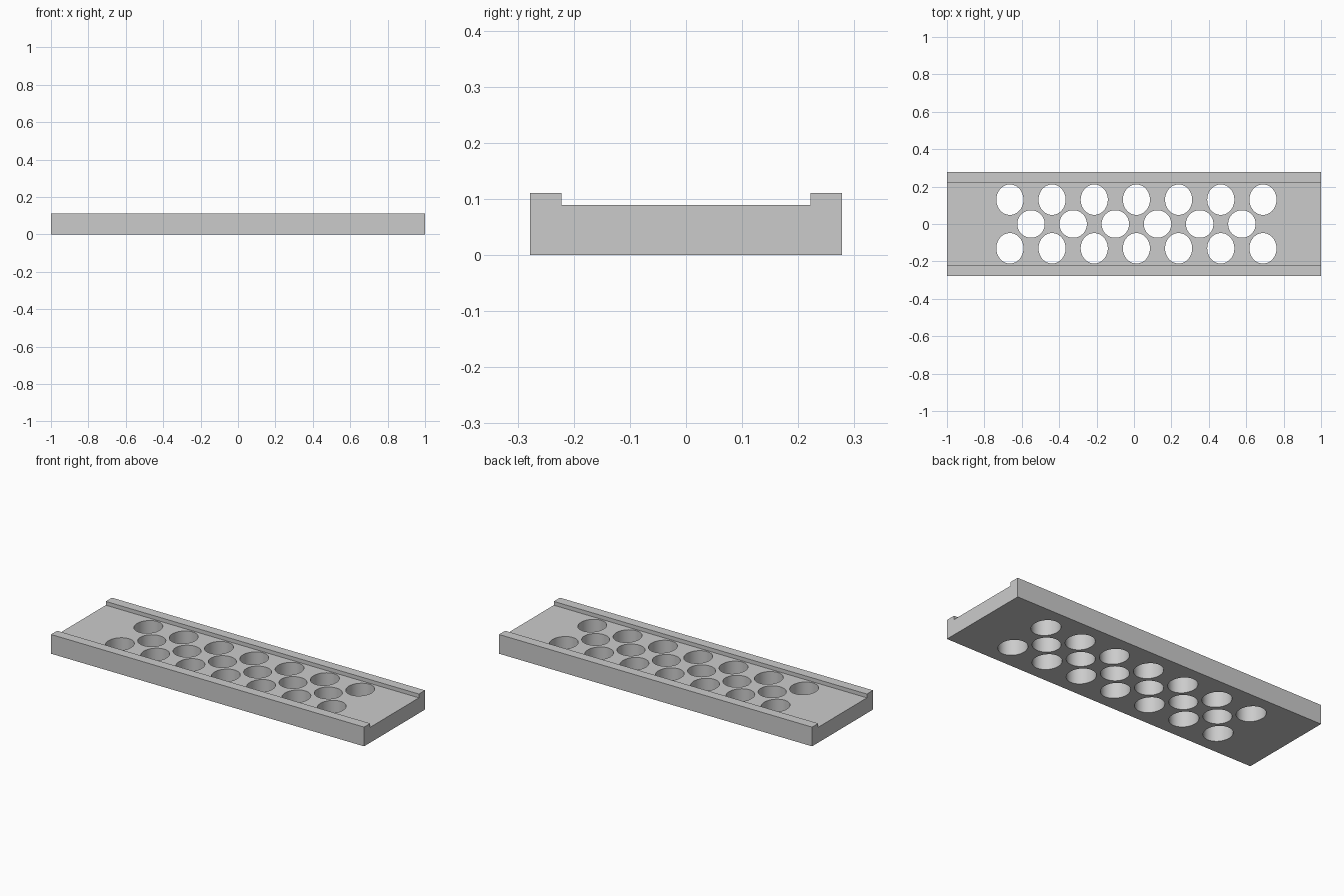
import bpy
import bmesh
import math
from mathutils import Matrix

cube = bpy.data.objects.get("Cube")
if cube:
    bpy.data.objects.remove(cube, do_unlink=True)

HALF_LENGTH, HALF_WIDTH = 1.0, 0.278
DECK_Z, RAIL_Z, RAIL_Y = 0.089, 0.111, 0.222
PITCH = 0.2255

grey = bpy.data.materials.new("plain grey")
grey.use_nodes = True
colour = (0.6, 0.6, 0.6, 1)
grey.diffuse_color = colour
grey.node_tree.nodes["Principled BSDF"].inputs["Base Color"].default_value = colour


def make_object(name, bm):
    bmesh.ops.recalc_face_normals(bm, faces=bm.faces)
    mesh = bpy.data.meshes.new(name)
    bm.to_mesh(mesh)
    bm.free()
    obj = bpy.data.objects.new(name, mesh)
    bpy.context.collection.objects.link(obj)
    return obj


# Plank with a raised rail along each long edge, extruded from its end profile
half = [(HALF_WIDTH, 0), (HALF_WIDTH, RAIL_Z), (RAIL_Y, RAIL_Z), (RAIL_Y, DECK_Z)]
profile = half + [(-y, z) for y, z in reversed(half)]
bm = bmesh.new()
end = bm.faces.new([bm.verts.new((-HALF_LENGTH, y, z)) for y, z in profile])
side = bmesh.ops.extrude_face_region(bm, geom=[end])
bmesh.ops.translate(bm, vec=(2 * HALF_LENGTH, 0, 0),
                    verts=[v for v in side["geom"] if isinstance(v, bmesh.types.BMVert)])
plank = make_object("perforated_plank", bm)
plank.data.materials.append(grey)

# Hole cutters: oval outer rows, and a round middle row offset by half a pitch
rows = [(-0.13, 7, 0.0725, 0.0815), (0, 6, 0.0735, 0.0735), (0.13, 7, 0.0725, 0.0815)]
bm = bmesh.new()
for y, count, rx, ry in rows:
    for i in range(count):
        x = 0.013 + (i - (count - 1) / 2) * PITCH
        place = Matrix.Translation((x, y, 0.05)) @ Matrix.Diagonal((rx, ry, 1, 1))
        bmesh.ops.create_cone(bm, cap_ends=True, segments=64, radius1=1, radius2=1,
                              depth=0.3, matrix=place)
cutter = make_object("hole_cutter", bm)
cutter.data.materials.append(grey)
cutter.hide_render = True

# Cut the holes and discard the cutter
cut = plank.modifiers.new("holes", "BOOLEAN")
cut.operation = "DIFFERENCE"
cut.solver = "EXACT"
cut.object = cutter
bpy.context.view_layer.objects.active = plank
plank.select_set(True)
cutter.select_set(False)
bpy.ops.object.modifier_apply(modifier=cut.name)
bpy.data.objects.remove(cutter, do_unlink=True)

# Smooth hole walls, sharp edges elsewhere
bpy.ops.object.shade_smooth_by_angle(angle=math.radians(30))
